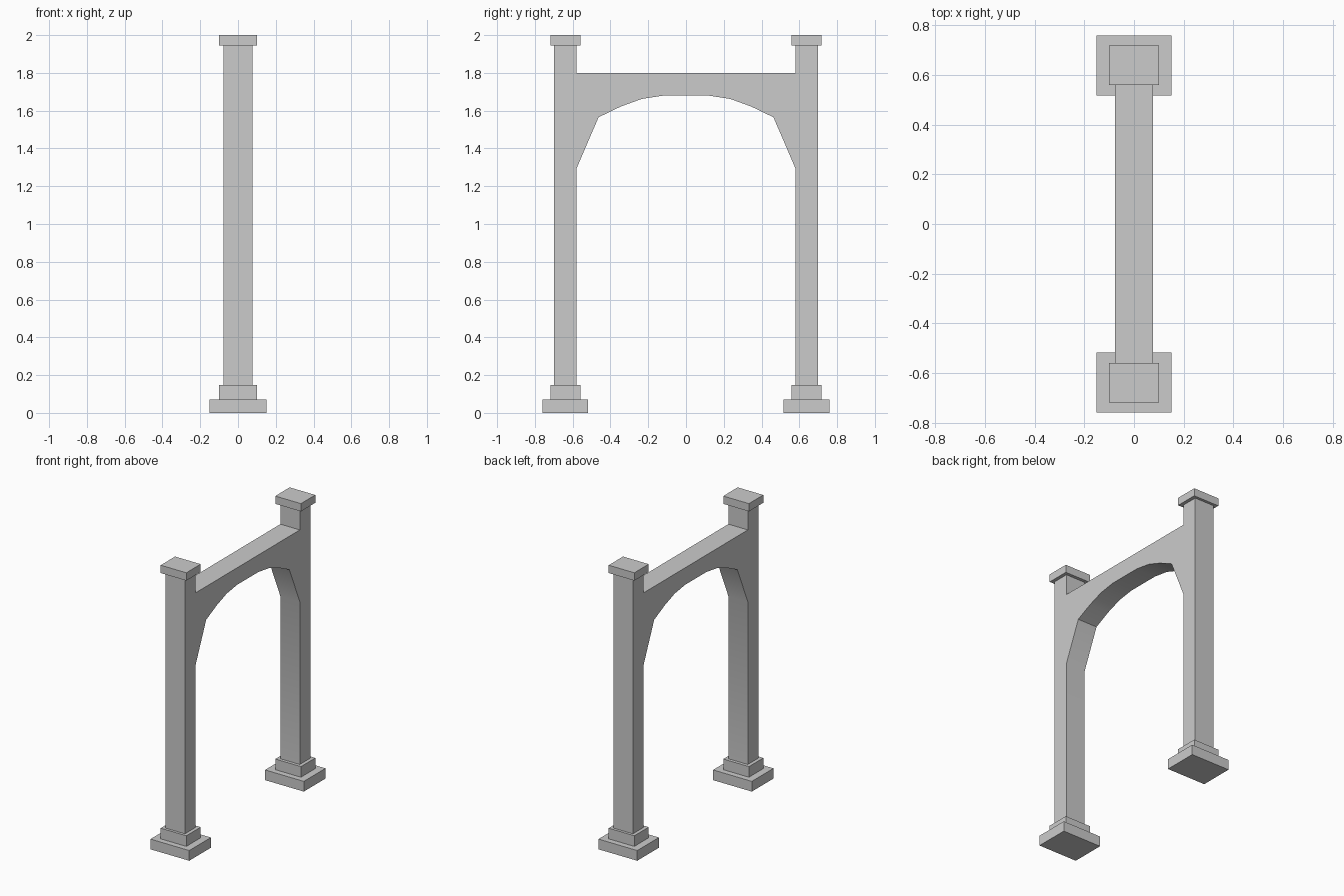
import bpy, bmesh, math

if "Cube" in bpy.data.objects:
    bpy.data.objects.remove(bpy.data.objects["Cube"])

POST_Y = 0.638      # centre of each post
HALF_X = 0.076      # half depth of posts and beam
INNER, OUTER = 0.58, 0.699


def box(name, y, size_x, size_y, z0, z1):
    bpy.ops.mesh.primitive_cube_add(size=1, location=(0, y, (z0 + z1) / 2))
    ob = bpy.context.object
    ob.name = name
    ob.scale = (size_x, size_y, z1 - z0)
    bpy.ops.object.transform_apply(location=False, rotation=False, scale=True)
    return ob


# Posts, beam and arch: one half outline (y, z), mirrored and extruded along x
arch = [(0.118, 1.68), (0.235, 1.662), (0.345, 1.622), (0.463, 1.565), (INNER, 1.293)]
half = arch + [(INNER, 0.147), (OUTER, 0.147), (OUTER, 1.945), (INNER, 1.945), (INNER, 1.80)]
outline = half + [(-y, z) for y, z in reversed(half)]

bm = bmesh.new()
face = bm.faces.new([bm.verts.new((-HALF_X, y, z)) for y, z in outline])
ret = bmesh.ops.extrude_face_region(bm, geom=[face])
moved = [v for v in ret["geom"] if isinstance(v, bmesh.types.BMVert)]
bmesh.ops.translate(bm, verts=moved, vec=(2 * HALF_X, 0, 0))
bmesh.ops.recalc_face_normals(bm, faces=bm.faces)
mesh = bpy.data.meshes.new("arch_frame")
bm.to_mesh(mesh)
bm.free()
frame = bpy.data.objects.new("arch_frame", mesh)
bpy.context.collection.objects.link(frame)

# Soft curve on the arch underside, sharp corners elsewhere
bpy.ops.object.select_all(action='DESELECT')
frame.select_set(True)
bpy.context.view_layer.objects.active = frame
bpy.ops.object.shade_smooth_by_angle(angle=math.radians(30))

# Stepped footing and cap on each post
for side, s in (("left", -1), ("right", 1)):
    y = s * POST_Y
    box(f"{side}_plinth", y, 0.302, 0.241, 0, 0.072)
    box(f"{side}_plinth_step", y, 0.2, 0.16, 0.072, 0.147)
    box(f"{side}_cap", y, 0.2, 0.16, 1.945, 2.0)
